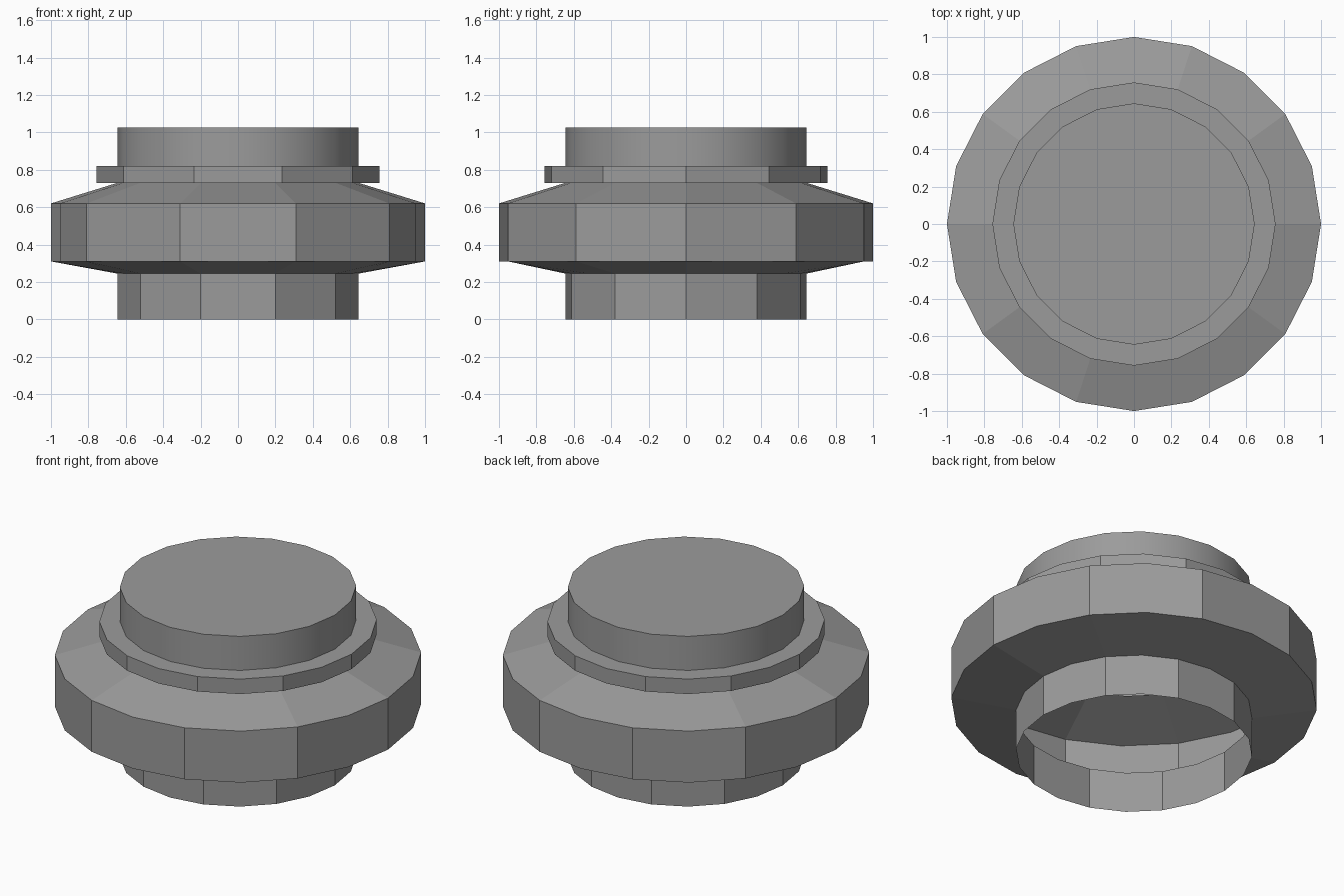
import bpy
import bmesh
from math import cos, sin, tau

SIDES = 20

cube = bpy.data.objects.get("Cube")
if cube:
    bpy.data.objects.remove(cube, do_unlink=True)

# One plain grey for the whole model
grey = bpy.data.materials.new("plain_grey")
grey.use_nodes = True
colour = (0.33, 0.33, 0.33, 1)
grey.diffuse_color = colour
grey.node_tree.nodes["Principled BSDF"].inputs["Base Color"].default_value = colour


def turned_part(name, profile, step=2, smooth=False, capped=False):
    """Turn an (r, z) profile; each face spans `step` sides of the rim."""
    bm = bmesh.new()
    rings = [[bm.verts.new((r * cos(tau * i / SIDES), r * sin(tau * i / SIDES), z))
              for i in range(SIDES)] for r, z in profile]
    for lower, upper in zip(rings, rings[1:]):
        for start in range(0, SIDES, step):
            span = [(start + k) % SIDES for k in range(step + 1)]
            face = bm.faces.new([lower[i] for i in span] +
                                [upper[i] for i in reversed(span)])
            face.smooth = smooth
    if capped:
        bm.faces.new(rings[-1])
    mesh = bpy.data.meshes.new(name)
    bm.to_mesh(mesh)
    bm.free()
    mesh.materials.append(grey)
    obj = bpy.data.objects.new(name, mesh)
    bpy.context.collection.objects.link(obj)
    return obj


NECK = 0.645
FLANGE = 0.757

# Open collar at the bottom
turned_part("lower_collar", [(NECK, 0), (NECK, 0.245)])

# Wide hollow body with sloping shoulders
turned_part("body", [(NECK, 0.245), (1, 0.31), (1, 0.62), (NECK, 0.73)])

# Thin flange above the shoulder
turned_part("flange", [(NECK, 0.73), (FLANGE, 0.73), (FLANGE, 0.82), (NECK, 0.82)])

# Smooth round cap with a flat lid
turned_part("top_cap", [(NECK, 0.82), (NECK, 1.025)], step=1, smooth=True, capped=True)
